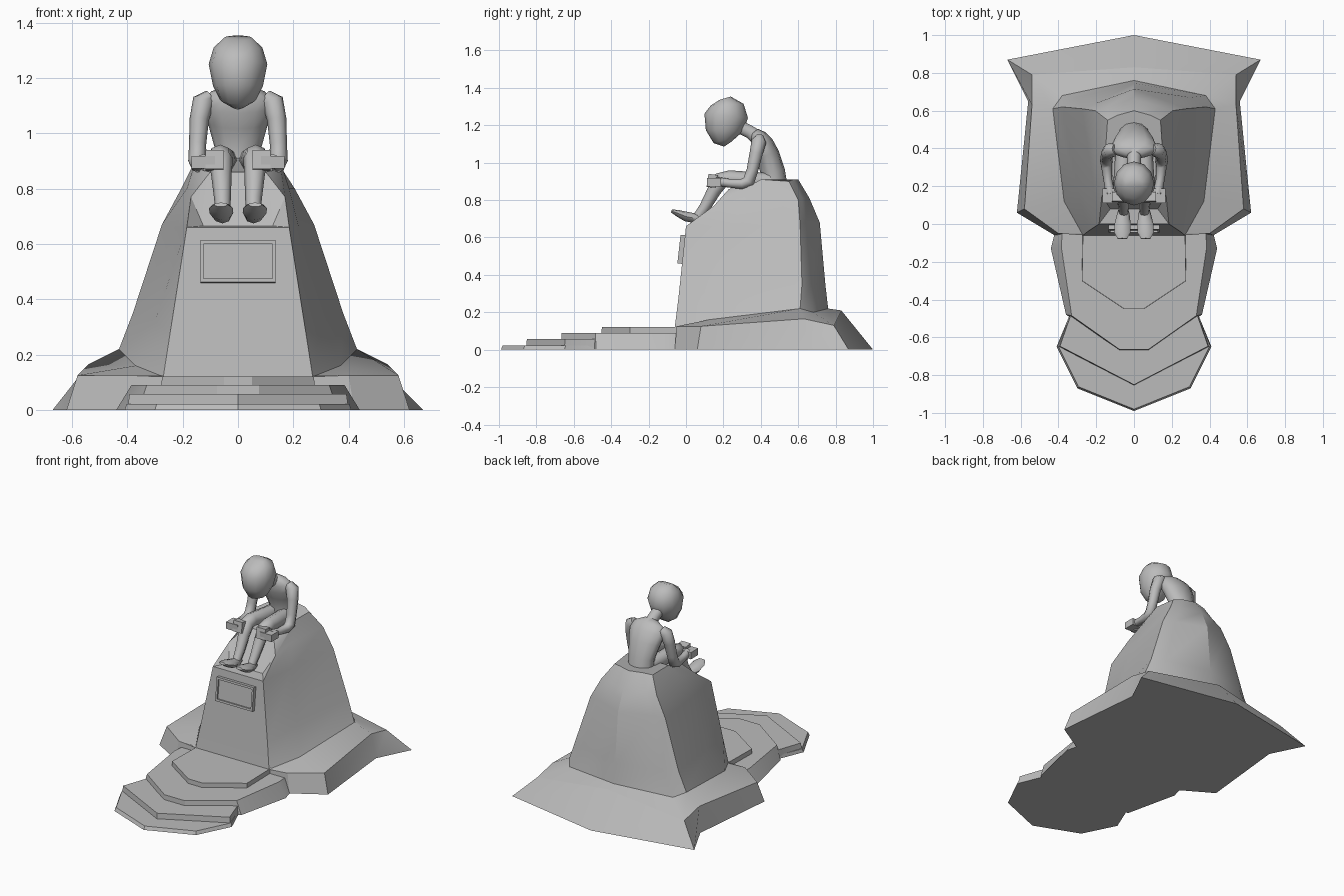
import bpy, bmesh, math
from mathutils import Vector

old = bpy.data.objects.get("Cube")
if old:
    bpy.data.objects.remove(old, do_unlink=True)

stone = bpy.data.materials.new("grey_stone")
stone.use_nodes = True
GREY = (0.5, 0.5, 0.5, 1)
stone.diffuse_color = GREY
stone.node_tree.nodes["Principled BSDF"].inputs["Base Color"].default_value = GREY


def finish(name, bm, angle=30):
    """Turn a bmesh into a shaded stone object."""
    bmesh.ops.remove_doubles(bm, verts=bm.verts, dist=0.0005)
    bmesh.ops.recalc_face_normals(bm, faces=bm.faces)
    mesh = bpy.data.meshes.new(name)
    bm.to_mesh(mesh)
    bm.free()
    ob = bpy.data.objects.new(name, mesh)
    bpy.context.collection.objects.link(ob)
    mesh.materials.append(stone)
    bpy.ops.object.select_all(action='DESELECT')
    ob.select_set(True)
    bpy.context.view_layer.objects.active = ob
    bpy.ops.object.shade_smooth_by_angle(angle=math.radians(angle))
    return ob


def mirrored(half):
    """Close a half outline (+x side) across x = 0."""
    return half + [(-p[0], *p[1:]) for p in reversed(half) if p[0] > 0.001]


def bridge(bm, a, b, skip=()):
    n = len(a)
    for i in range(n):
        if i not in skip:
            j = (i + 1) % n
            bm.faces.new((a[i], a[j], b[j], b[i]))


def tube(name, points, sides=10, angle=60):
    """Loft elliptical rings (x, y, z, width, depth) along a path."""
    bm = bmesh.new()
    centres = [Vector(p[:3]) for p in points]
    rings = []
    for i, p in enumerate(points):
        t = (centres[min(i + 1, len(points) - 1)] - centres[max(i - 1, 0)]).normalized()
        side = Vector((1, 0, 0))
        side = (side - t * side.dot(t)).normalized()
        front = t.cross(side)
        w, d = p[3], p[-1]
        angles = [math.tau * k / sides for k in range(sides)]
        rings.append([bm.verts.new(centres[i] + side * w * math.cos(a) + front * d * math.sin(a))
                      for a in angles])
    for a, b in zip(rings, rings[1:]):
        bridge(bm, a, b)
    bm.faces.new(rings[0])
    bm.faces.new(rings[-1])
    return finish(name, bm, angle)


def slab(name, half, top, z):
    """Prism from a half ground outline to a half top outline."""
    bm = bmesh.new()
    a = [bm.verts.new((x, y, 0)) for x, y in mirrored(half)]
    b = [bm.verts.new((x, y, z)) for x, y in mirrored(top)]
    bridge(bm, a, b)
    bm.faces.new(a)
    bm.faces.new(b)
    return finish(name, bm)


def box(name, centre, size, tilt=0.0):
    bpy.ops.mesh.primitive_cube_add(size=1, location=centre, rotation=(tilt, 0, 0))
    ob = bpy.context.object
    ob.name = name
    ob.scale = size
    ob.data.materials.append(stone)
    return ob


# Rock mound: rows from the ground up, columns from front corner to back centre
rows = [
    [(.42, -.06, 0), (.62, .06, 0), (.56, .65, 0), (.67, .87, 0), (0, 1, 0)],
    [(.40, -.05, .125), (.58, .08, .125), (.54, .63, .165), (.54, .79, .13), (0, .83, .21)],
    [(.27, -.06, .12), (.37, .12, .16), (.43, .61, .22), (.38, .68, .2), (0, .76, .22)],
    [(.245, -.04, .28), (.30, .2, .32), (.38, .62, .35), (.3, .67, .35), (0, .745, .35)],
    [(.185, 0, .66), (.22, .25, .66), (.275, .61, .67), (.2, .64, .68), (0, .715, .68)],
    [(.17, .15, .77), (.185, .3, .8), (.205, .6, .8), (.14, .62, .81), (0, .66, .81)],
    [(.15, .33, .87), (.15, .4, .91), (.14, .55, .9), (.09, .575, .91), (0, .6, .91)],
]
bm = bmesh.new()
rings = [[bm.verts.new(p) for p in mirrored(r)] for r in rows]
last = len(rings[0]) - 1
for k, (a, b) in enumerate(zip(rings, rings[1:])):
    bridge(bm, a, b, skip=(last,) if k >= 4 else ())
bm.faces.new(rings[0])

# Seat recess cut into the front: ledge, cheek walls, riser and seat
ledge = [bm.verts.new((s * .125, .08, .665)) for s in (1, -1)]
seat = [bm.verts.new((s * .1, .23, .86)) for s in (1, -1)]
lo, mid, hi = ([r[0], r[last]] for r in rings[4:7])
bm.faces.new((lo[0], ledge[0], ledge[1], lo[1]))
bm.faces.new((ledge[0], seat[0], seat[1], ledge[1]))
for s in (0, 1):
    bm.faces.new((lo[s], mid[s], ledge[s]))
    bm.faces.new((mid[s], seat[s], ledge[s]))
    bm.faces.new((mid[s], hi[s], seat[s]))
bm.faces.new((seat[0], hi[0], hi[1], seat[1]))
bm.faces.new(rings[6])
finish("rock_mound", bm, 32)

# Stepped path in front
low = [(0, -.99), (.3, -.87), (.41, -.65), (.34, -.48), (.3, -.05)]
slab("path_step_1", low, [(x * .98, y * .99) for x, y in low], .022)
second = [(0, -.855), (.4, -.65), (.34, -.48), (.3, -.05)]
slab("path_step_2", second, [(x * .98, y * .995) for x, y in second], .058)
slab("path_step_3", [(.08, -.67), (.36, -.48), (.44, -.13), (.42, -.05)],
     [(.075, -.665), (.33, -.485), (.385, -.12), (.38, -.05)], .09)
slab("path_step_4", [(.05, -.455), (.28, -.3), (.275, -.04)],
     [(.05, -.45), (.275, -.3), (.27, -.04)], .12)

# Plaque on the leaning front face
LEAN = -math.atan(.06 / .54)


def on_front(z, out):
    return -.06 + (z - .12) * .06 / .54 - out


box("plaque_panel", (0, on_front(.537, .006), .537), (.25, .014, .135), LEAN)
for z, label in ((.467, "bottom"), (.606, "top")):
    box("plaque_frame_" + label, (0, on_front(z, .01), z), (.272, .028, .014), LEAN)
for s, label in ((1, "left"), (-1, "right")):
    box("plaque_frame_" + label, (s * .13, on_front(.537, .01), .537), (.012, .028, .14), LEAN)

# Seated figure: torso, neck and head
tube("torso", [(0, .47, .86, .085, .075), (0, .465, .95, .085, .065), (0, .435, 1.04, .11, .065),
               (0, .405, 1.1, .125, .062), (0, .385, 1.14, .11, .045), (0, .365, 1.165, .045, .025)], 12)
tube("neck", [(0, .4, 1.12, .045), (0, .34, 1.165, .036), (0, .27, 1.2, .036)])
tube("head", [(0, .225, 1.1, .025), (0, .21, 1.122, .066, .065), (0, .206, 1.17, .09, .1),
              (0, .215, 1.25, .106, .117), (0, .22, 1.31, .088, .088), (0, .21, 1.345, .05, .03)], 12)

# Limbs, repeated on both sides
limbs = {
    "arm": [(.1, .395, 1.135, .025), (.125, .39, 1.115, .04), (.14, .375, 1.05, .035),
            (.146, .355, .96, .031), (.147, .335, .9, .033), (.145, .3, .886, .028),
            (.138, .23, .89, .023), (.125, .16, .9, .025)],
    "leg": [(.045, .45, .9, .045), (.055, .33, .905, .047), (.064, .23, .915, .044),
            (.064, .185, .905, .045), (.06, .15, .85, .037), (.056, .1, .76, .03),
            (.055, .06, .705, .026)],
    "foot": [(.056, .1, .7, .018), (.056, .06, .7, .032, .026), (.06, .0, .712, .043, .026),
             (.062, -.045, .73, .043, .018), (.062, -.078, .742, .025, .008)],
}
for s, label in ((1, "left"), (-1, "right")):
    for part, pts in limbs.items():
        tube(label + "_" + part, [(s * p[0], *p[1:]) for p in pts], 8)
    # Cupped hand: palm block with a thumb plate
    box(label + "_hand", (s * .125, .15, .895), (.085, .075, .045))
    box(label + "_fingers", (s * .085, .14, .902), (.065, .05, .07), -.15)
